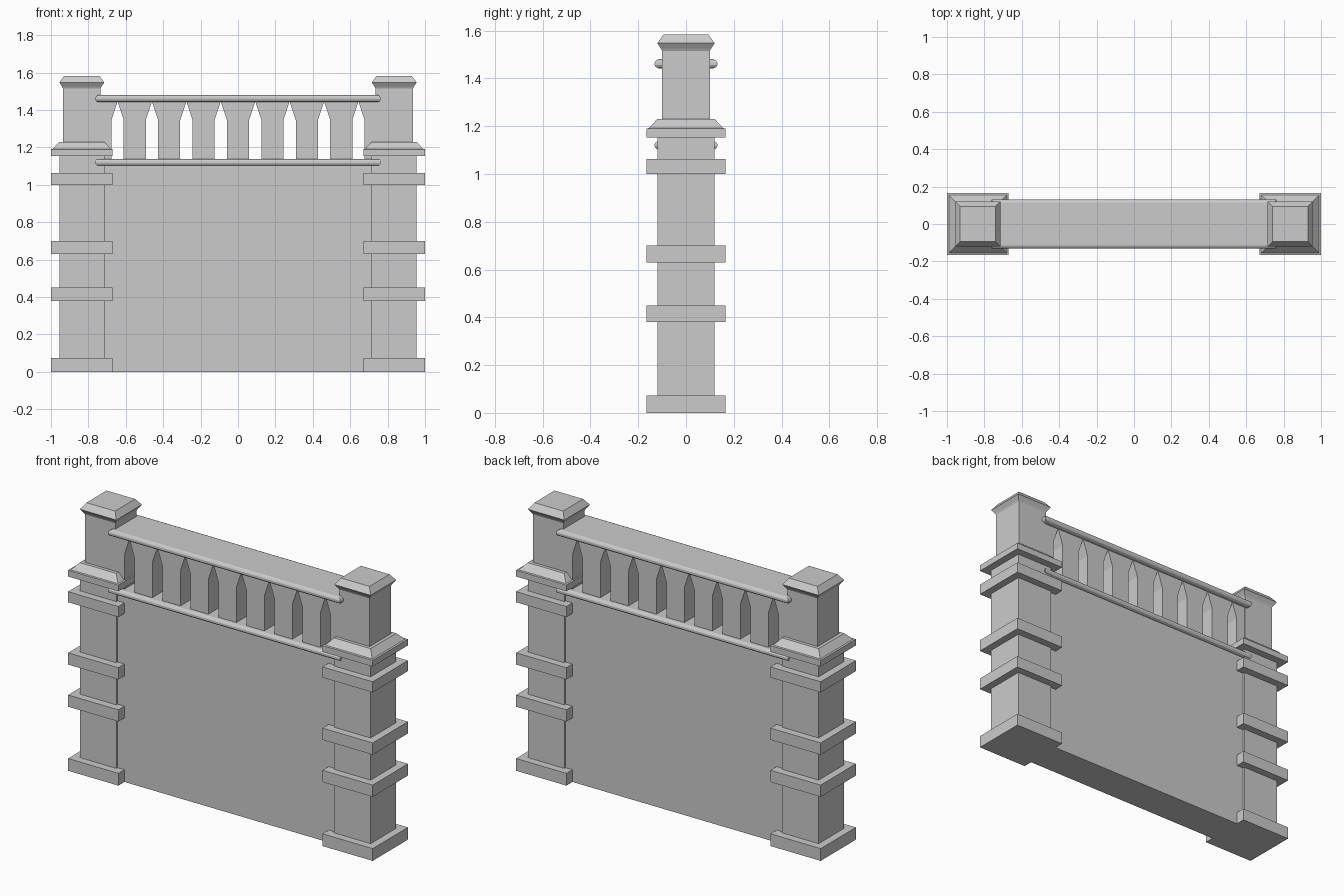
import bpy, bmesh

if "Cube" in bpy.data.objects:
    bpy.data.objects.remove(bpy.data.objects["Cube"])

POST_X = 0.835      # centre of each post
PITCH = 0.184       # spacing of the pointed openings
GAP = 0.033         # half width of an opening


def finish(bm, name):
    bmesh.ops.recalc_face_normals(bm, faces=bm.faces)
    me = bpy.data.meshes.new(name)
    bm.to_mesh(me)
    bm.free()
    ob = bpy.data.objects.new(name, me)
    bpy.context.collection.objects.link(ob)
    return ob


def add_stack(bm, rings, cx=0.0):
    """Closed solid from stacked rectangles (half x, half y, z)."""
    prev = None
    for hx, hy, z in rings:
        ring = [bm.verts.new((cx + sx * hx, sy * hy, z))
                for sx, sy in ((-1, -1), (1, -1), (1, 1), (-1, 1))]
        if prev is None:
            bm.faces.new(ring[::-1])
        else:
            for i in range(4):
                j = (i + 1) % 4
                bm.faces.new((prev[i], prev[j], ring[j], ring[i]))
        prev = ring
    bm.faces.new(prev)


def stack(name, rings, cx=0.0):
    bm = bmesh.new()
    add_stack(bm, rings, cx)
    return finish(bm, name)


def square(profile):
    return [(h, h, z) for h, z in profile]


# Posts: shaft, square bands, sloped ledge, and upper pier with flared cap
bands = [("base", 0.0, 0.073), ("lower_band", 0.38, 0.45),
         ("middle_band", 0.63, 0.70), ("upper_band", 1.0, 1.063)]
for side, s in (("left", -1), ("right", 1)):
    cx = s * POST_X
    stack(side + "_post_shaft", square([(0.12, 0), (0.12, 1.16)]), cx)
    for label, z0, z1 in bands:
        stack(f"{side}_post_{label}", square([(0.165, z0), (0.165, z1)]), cx)
    stack(side + "_post_ledge", square(
        [(0.165, 1.153), (0.165, 1.19), (0.155, 1.192), (0.12, 1.23)]), cx)
    stack(side + "_post_pier", square(
        [(0.10, 1.22), (0.10, 1.515), (0.105, 1.525), (0.12, 1.547), (0.094, 1.583)]), cx)

# Wall between the posts
stack("wall_panel", [(0.74, 0.108, 0), (0.74, 0.108, 1.11)])


# Rails: slabs with a rounded edge all round
def rail(name, z0, z1):
    h = z1 - z0
    prof = [(0.016, 0), (0.005, 0.14), (0, 0.36), (0, 0.64), (0.005, 0.86), (0.016, 1)]
    stack(name, [(0.763 - d, 0.131 - d, z0 + t * h) for d, t in prof])


rail("lower_rail", 1.102, 1.138)
rail("top_rail", 1.442, 1.48)


# Balusters: flared at the top so neighbours meet in pointed openings
def baluster(name, outline, depth=0.10):
    bm = bmesh.new()
    face = bm.faces.new([bm.verts.new((x, -depth, z)) for x, z in outline])
    ext = bmesh.ops.extrude_face_region(bm, geom=[face], use_keep_orig=True)
    moved = [v for v in ext["geom"] if isinstance(v, bmesh.types.BMVert)]
    bmesh.ops.translate(bm, vec=(0, 2 * depth, 0), verts=moved)
    return finish(bm, name)


Z0, ZS, ZT = 1.12, 1.346, 1.445
w, t = PITCH / 2 - GAP, PITCH / 2
for i in range(-3, 4):
    c = i * PITCH
    baluster(f"baluster_{i + 4}", [(c - w, Z0), (c + w, Z0), (c + w, ZS),
                                   (c + t, ZT), (c - t, ZT), (c - w, ZS)])
peak = 3.5 * PITCH
for side, s in (("left", -1), ("right", 1)):
    baluster(side + "_half_baluster",
             [(s * x, z) for x, z in ((peak + GAP, Z0), (0.76, Z0), (0.76, ZT),
                                      (peak, ZT), (peak + GAP, ZS))], 0.098)
